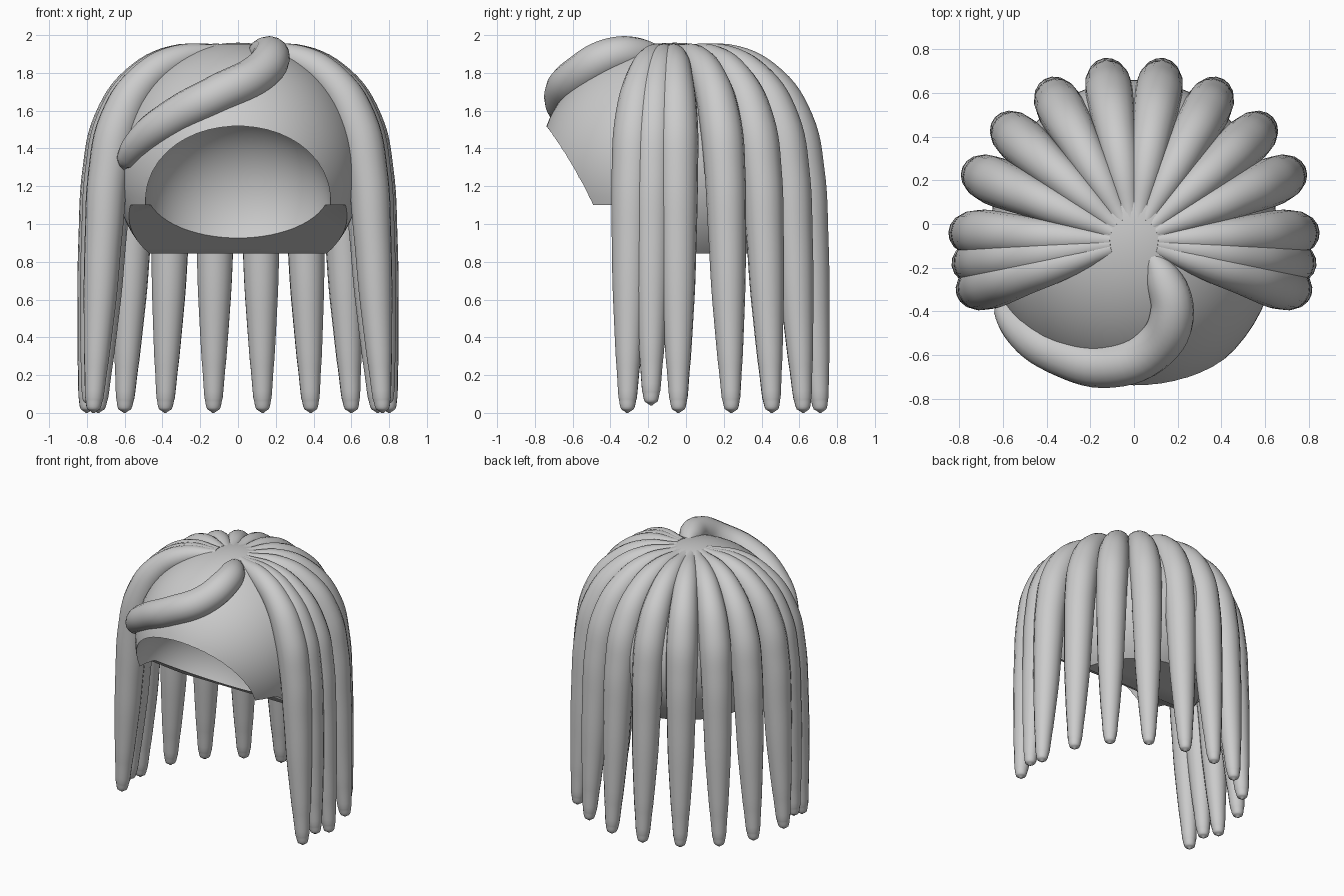
import bpy, bmesh
from mathutils import Vector

if "Cube" in bpy.data.objects:
    bpy.data.objects.remove(bpy.data.objects["Cube"])


def tube(name, pts):
    """Smooth tapered lock through (x, y, z, radius) points."""
    cu = bpy.data.curves.new(name, 'CURVE')
    cu.dimensions = '3D'
    cu.bevel_depth = 1.0
    cu.bevel_resolution = 6
    cu.resolution_u = 6
    cu.use_fill_caps = True
    sp = cu.splines.new('BEZIER')
    sp.radius_interpolation = 'CARDINAL'
    sp.bezier_points.add(len(pts) - 1)
    for bp, (x, y, z, r) in zip(sp.bezier_points, pts):
        bp.co = (x, y, z)
        bp.radius = r
        bp.handle_left_type = bp.handle_right_type = 'AUTO'
    ob = bpy.data.objects.new(name, cu)
    bpy.context.collection.objects.link(ob)
    select(ob)
    bpy.ops.object.convert(target='MESH')
    ob = bpy.context.object
    bpy.ops.object.shade_smooth_by_angle(angle=1.0)
    return ob


def select(ob):
    bpy.ops.object.select_all(action='DESELECT')
    ob.select_set(True)
    bpy.context.view_layer.objects.active = ob


def ellipsoid(name, loc, radii):
    bpy.ops.mesh.primitive_uv_sphere_add(segments=64, ring_count=40, location=loc)
    ob = bpy.context.object
    ob.name = name
    ob.scale = radii
    bpy.ops.object.transform_apply(location=False, rotation=False, scale=True)
    return ob


def prism(name, profile, half):
    """Side (y, z) profile extruded across x."""
    bm = bmesh.new()
    face = bm.faces.new([bm.verts.new((-half, y, z)) for y, z in profile])
    ext = bmesh.ops.extrude_face_region(bm, geom=[face])
    bmesh.ops.translate(bm, vec=(2 * half, 0, 0),
                        verts=[v for v in ext['geom'] if isinstance(v, bmesh.types.BMVert)])
    bmesh.ops.recalc_face_normals(bm, faces=bm.faces)
    me = bpy.data.meshes.new(name)
    bm.to_mesh(me)
    bm.free()
    ob = bpy.data.objects.new(name, me)
    bpy.context.collection.objects.link(ob)
    return ob


def cut(ob, cutter):
    mod = ob.modifiers.new('cut', 'BOOLEAN')
    mod.operation = 'DIFFERENCE'
    mod.solver = 'EXACT'
    mod.object = cutter
    select(ob)
    bpy.ops.object.modifier_apply(modifier='cut')
    bpy.data.objects.remove(cutter)


# Scalp cap: ellipsoid with a stepped underside and a hollow for the face
cap = ellipsoid('scalp_cap', (0, -0.06, 1.3), (0.66, 0.72, 0.66))
cut(cap, prism('underside_cutter', [(-1, 1.1), (-0.35, 1.1), (0.03, 0.845),
                                    (1, 0.845), (1, 0.3), (-1, 0.3)], 1))
cut(cap, ellipsoid('face_cutter', (0, -0.5, 1.12), (0.49, 0.45, 0.47)))
select(cap)
bpy.ops.object.shade_smooth_by_angle(angle=0.6)

# Hanging locks: shared profile of (reach from crown, height, radius)
PROFILE = [(0.13, 1.915, 0.04), (0.42, 1.872, 0.075), (0.66, 1.75, 0.095),
           (0.82, 1.54, 0.11), (0.895, 1.28, 0.108), (0.93, 0.95, 0.1),
           (0.955, 0.6, 0.087), (0.98, 0.28, 0.066), (0.995, 0.08, 0.049),
           (1.0, 0.02, 0.034), (1.0, 0.0, 0.006)]
CROWN = Vector((0, -0.08))
# Tip x, tip y, tip lift: four back locks, then three side locks per half
TIPS = [(0.13, 0.71, 0), (0.385, 0.62, 0), (0.6, 0.455, 0), (0.74, 0.24, 0),
        (0.80, -0.04, 0), (0.785, -0.185, 0.04), (0.765, -0.31, 0)]
for side, label in ((-1, 'left'), (1, 'right')):
    for i, (tx, ty, lift) in enumerate(TIPS):
        kind = 'back_lock' if i < 4 else 'side_lock'
        d = Vector((side * tx, ty)) - CROWN
        pts = []
        for f, z, r in PROFILE:
            p = CROWN + d * f
            pts.append((p.x, p.y, z + lift * (1 - z / 2) if z < 0.7 else z, r))
        tube(f'{kind}_{label}_{i + 1}', pts)

# Swept fringe curling from the crown across the forehead
tube('swept_fringe', [(0.06, -0.12, 1.91, 0.03), (0.13, -0.24, 1.905, 0.08),
                      (0.175, -0.40, 1.885, 0.1), (0.1, -0.56, 1.79, 0.105),
                      (-0.1, -0.645, 1.69, 0.105), (-0.33, -0.6, 1.57, 0.1),
                      (-0.5, -0.5, 1.45, 0.085), (-0.59, -0.39, 1.34, 0.055),
                      (-0.61, -0.34, 1.29, 0.01)])
